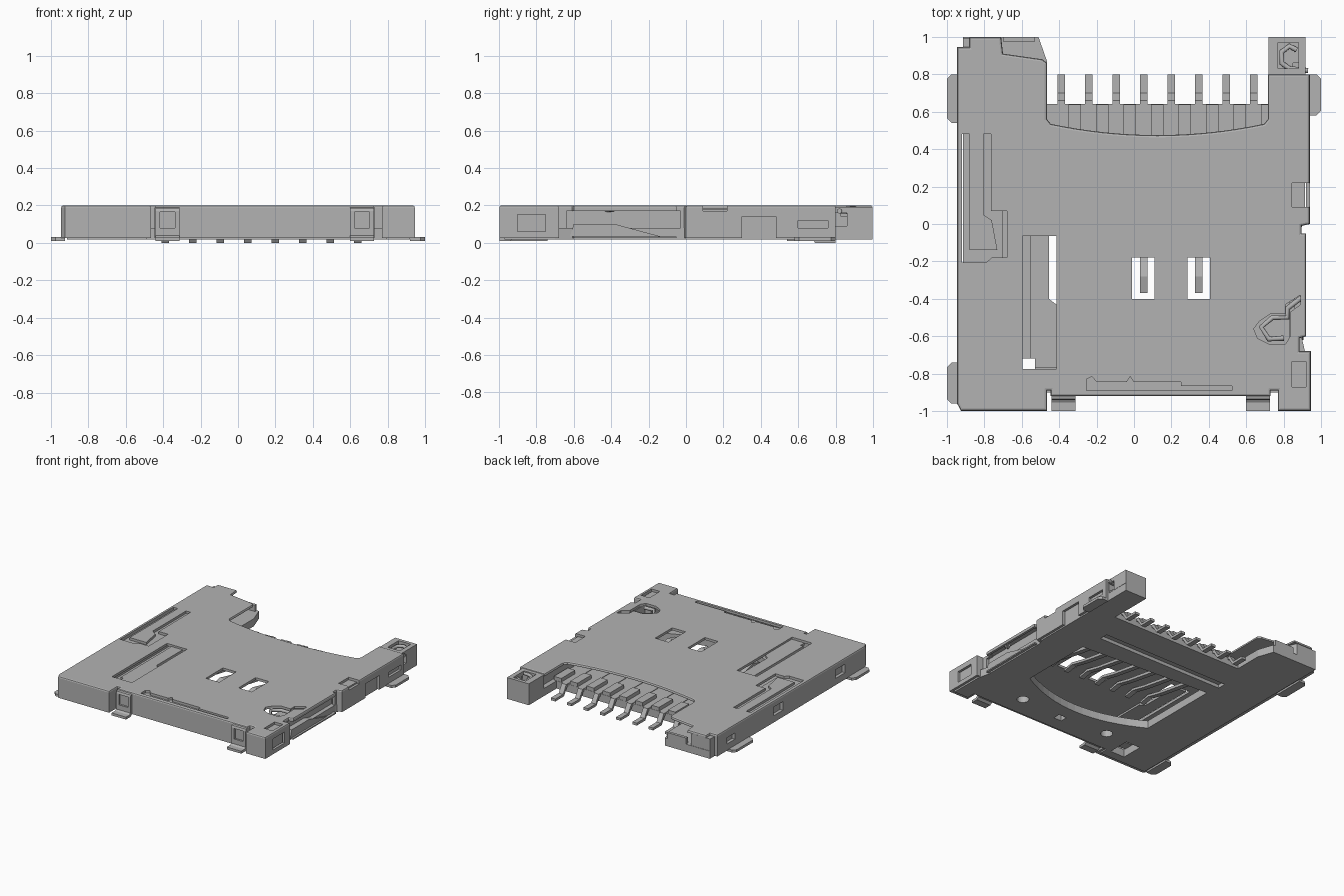
import bpy, bmesh, math
from mathutils import Vector

if "Cube" in bpy.data.objects:
    bpy.data.objects.remove(bpy.data.objects["Cube"])

grey = bpy.data.materials.new("metal_grey")
grey.use_nodes = True
COL = (0.45, 0.45, 0.45, 1)
grey.diffuse_color = COL
grey.node_tree.nodes["Principled BSDF"].inputs["Base Color"].default_value = COL


def prism(name, pts, lo, hi, axis="Z", bevel=0):
    """Extrude a closed outline: XY along Z, or YZ along X."""
    bm = bmesh.new()
    place = (lambda a, b: (a, b, lo)) if axis == "Z" else (lambda a, b: (lo, a, b))
    face = bm.faces.new([bm.verts.new(place(*p)) for p in pts])
    ext = bmesh.ops.extrude_face_region(bm, geom=[face])["geom"]
    step = Vector((0, 0, hi - lo) if axis == "Z" else (hi - lo, 0, 0))
    top = [v for v in ext if isinstance(v, bmesh.types.BMVert)]
    bmesh.ops.translate(bm, verts=top, vec=step)
    bmesh.ops.recalc_face_normals(bm, faces=bm.faces)
    if bevel:
        edges = [e for e in bm.edges if all(v in top for v in e.verts)]
        bmesh.ops.bevel(bm, geom=edges, offset=bevel, segments=2, profile=0.5, affect="EDGES")
    mesh = bpy.data.meshes.new(name)
    bm.to_mesh(mesh)
    bm.free()
    mesh.materials.append(grey)
    obj = bpy.data.objects.new(name, mesh)
    bpy.context.collection.objects.link(obj)
    return obj


def rect(x0, x1, y0, y1):
    return [(x0, y0), (x1, y0), (x1, y1), (x0, y1)]


def box(name, x0, x1, y0, y1, z0, z1):
    return prism(name, rect(x0, x1, y0, y1), z0, z1)


def disc(x, y, r, n=20):
    return [(x + r * math.cos(i * math.tau / n), y + r * math.sin(i * math.tau / n)) for i in range(n)]


def bake(obj):
    """Replace an object's data with its evaluated mesh."""
    dg = bpy.context.evaluated_depsgraph_get()
    mesh = bpy.data.meshes.new_from_object(obj.evaluated_get(dg))
    obj.modifiers.clear()
    obj.data = mesh


def cut(obj, cutters):
    for c in cutters:
        mod = obj.modifiers.new("cut", "BOOLEAN")
        mod.operation, mod.solver, mod.object = "DIFFERENCE", "EXACT", c
    bake(obj)
    for c in cutters:
        bpy.data.objects.remove(c)


def hole(pts, z0=0.1, z1=0.3):
    return prism("cutter", pts, z0, z1)


def wire(name, pts, r):
    cu = bpy.data.curves.new(name, "CURVE")
    cu.dimensions, cu.bevel_depth, cu.bevel_resolution, cu.use_fill_caps = "3D", r, 2, True
    sp = cu.splines.new("POLY")
    sp.points.add(len(pts) - 1)
    for p, co in zip(sp.points, pts):
        p.co = (*co, 1)
    tmp = bpy.data.objects.new("tmp", cu)
    bpy.context.collection.objects.link(tmp)
    mesh = bpy.data.meshes.new_from_object(tmp.evaluated_get(bpy.context.evaluated_depsgraph_get()))
    bpy.data.objects.remove(tmp)
    mesh.materials.clear()
    mesh.materials.append(grey)
    bpy.context.collection.objects.link(bpy.data.objects.new(name, mesh))


# Sheet metal cover with a concave rear edge
arc = [(0.125 + 0.57 * t, 0.475 + 0.06 * t * t) for t in [1 - i / 8 for i in range(17)]]
outline = [(-0.925, -0.998), (-0.465, -0.998), (-0.465, -0.89), (-0.445, -0.89), (-0.445, -0.92),
           (0.73, -0.92), (0.73, -0.89), (0.77, -0.89), (0.77, -0.998), (0.945, -0.998),
           (0.945, -0.68), (0.885, -0.68), (0.885, -0.61), (0.92, -0.6), (0.92, -0.05),
           (0.895, -0.05), (0.895, -0.01), (0.94, 0), (0.94, 0.8), (0.715, 0.8), (0.715, 0.56)]
outline += arc + [(-0.465, 0.56), (-0.465, 0.86), (-0.49, 0.88), (-0.7, 0.91), (-0.71, 0.998),
                  (-0.88, 0.998), (-0.88, 0.945), (-0.945, 0.945), (-0.945, -0.96)]
cover = prism("cover", outline, 0.025, 0.2, bevel=0.012)
cavity = [(-0.92, -0.975), (-0.485, -0.975), (-0.485, -0.87), (-0.43, -0.87), (-0.43, -0.9),
          (0.71, -0.9), (0.71, -0.87), (0.79, -0.87), (0.79, -0.975), (0.925, -0.975), (0.925, -0.7),
          (0.865, -0.7), (0.865, -0.59), (0.9, -0.58), (0.9, -0.07), (0.875, -0.06), (0.875, 0),
          (0.92, 0.02), (0.92, 1.5), (-0.92, 1.5)]
left_gap = [(-0.92, 0.48), (-0.88, 0.48), (-0.88, -0.14), (-0.73, -0.14), (-0.76, 0.02),
            (-0.805, 0.05), (-0.805, 0.48), (-0.765, 0.48), (-0.765, 0.07), (-0.68, 0.07),
            (-0.68, -0.18), (-0.76, -0.18), (-0.79, -0.205), (-0.92, -0.205)]
front_gap = [(-0.255, -0.89), (0.525, -0.89), (0.525, -0.865), (0.25, -0.865), (0.25, -0.845), (0.0, -0.845),
             (-0.02, -0.815), (-0.04, -0.845), (-0.2, -0.845), (-0.225, -0.815), (-0.255, -0.83)]
clip_hole = [(0.81, -0.64), (0.72, -0.64), (0.66, -0.61), (0.64, -0.56), (0.67, -0.52), (0.73, -0.48),
             (0.81, -0.48), (0.81, -0.43), (0.89, -0.38), (0.89, -0.43), (0.835, -0.47), (0.835, -0.6)]
cut(cover, [
    hole(cavity, 0, 0.18), hole(left_gap), hole(front_gap), hole(clip_hole),
    hole(rect(-0.595, -0.415, -0.775, -0.065)),
    hole(rect(-0.01, 0.11, -0.4, -0.18)), hole(rect(0.285, 0.405, -0.4, -0.18)),
    hole(rect(0.845, 0.96, 0.09, 0.22), 0.17), hole(rect(0.845, 0.92, -0.87, -0.735), 0.17),
    hole(rect(0.85, 1.0, -0.64, -0.03), 0.035, 0.17),          # long side opening
    hole(rect(0.91, 1.0, 0.6, 0.76), 0.08, 0.12),              # small side slots
    hole(rect(0.91, 1.0, 0.3, 0.48), 0.0, 0.14),
    hole(rect(0.915, 1.0, -0.9, -0.75), 0.06, 0.15),
    hole(rect(-1.0, -0.91, 0.1, 0.22), 0.08, 0.15),
    hole(rect(-1.0, -0.91, -0.7, -0.58), 0.08, 0.15),
    hole(rect(-1.0, -0.91, 0.72, 0.82), 0.08, 0.13)])

# Pressed tongue sitting below the cover surface
prism("lock_tongue", [(-0.555, -0.72), (-0.53, -0.72), (-0.53, -0.77), (-0.415, -0.77), (-0.415, -0.43),
                      (-0.455, -0.4), (-0.455, -0.065), (-0.555, -0.065)], 0.165, 0.185)

# Plastic base with contact window, holes and groove
base = prism("base", [(-0.915, -0.97), (-0.49, -0.97), (-0.49, -0.9), (0.79, -0.9), (0.79, -0.97),
                      (0.918, -0.97), (0.918, -0.7), (0.895, -0.6), (0.895, -0.02), (0.915, 0.03),
                      (0.915, 0.998), (0.72, 0.998), (0.72, 0.64), (-0.465, 0.64), (-0.465, 0.87),
                      (-0.51, 0.998), (-0.915, 0.998)], 0.018, 0.08)
bow = [(0.05 + 0.57 * t, -0.62 + 0.16 * t * t) for t in [-1 + i / 8 for i in range(17)]]
cut(base, [hole(bow + [(0.62, 0.15), (-0.52, 0.22)], -0.1),
           hole(disc(0.46, -0.73, 0.045), -0.1), hole(disc(-0.34, -0.72, 0.045), -0.1),
           hole(rect(0.04, 0.11, -0.79, -0.73), -0.1), hole(rect(-0.66, -0.53, -0.9, -0.72), -0.1),
           hole(rect(-0.54, 0.6, 0.33, 0.4), -0.1, 0.045)])

# Plastic side rails and front stop
prism("right_rail", [(-0.915, -0.97), (-0.7, -0.97), (-0.7, 0.9), (-0.74, 0.995), (-0.915, 0.995)], 0.08, 0.178)
prism("front_stop", rect(-0.69, 0.77, -0.89, -0.81), 0.08, 0.178)
prism("left_rail", [(0.78, -0.97), (0.918, -0.97), (0.918, -0.72), (0.86, -0.66), (0.86, -0.02),
                    (0.915, 0.03), (0.915, 0.8), (0.76, 0.8), (0.76, -0.4), (0.83, -0.4), (0.83, -0.66),
                    (0.78, -0.66)], 0.08, 0.178)
arm = box("left_rear_arm", 0.72, 0.917, 0.8, 0.998, 0.08, 0.192)
cut(arm, [hole(rect(0.77, 0.88, 0.83, 0.97), 0.14), hole(rect(0.85, 1, 0.8, 0.86), 0.09, 0.16)])
box("right_rear_ledge", -0.7, -0.53, 0.975, 0.998, 0.08, 0.13)
prism("side_lever", [(-0.62, 0.035), (-0.6, 0.1), (-0.38, 0.1), (-0.14, 0.035)], 0.86, 0.905, "X")

# Spring wire hooks
wire("front_hook", [(0.9, -0.39, 0.178), (0.82, -0.45, 0.178), (0.82, -0.5, 0.178), (0.74, -0.5, 0.178),
                    (0.68, -0.55, 0.178), (0.72, -0.615, 0.178), (0.8, -0.61, 0.178)], 0.014)
wire("rear_hook", [(0.87, 0.93, 0.17), (0.83, 0.95, 0.17), (0.79, 0.92, 0.17), (0.79, 0.86, 0.17),
                   (0.83, 0.83, 0.17), (0.93, 0.82, 0.17)], 0.014)

# Contact pins with solder tails, and comb teeth between them
contact = [(0.8, 0), (0.8, 0.02), (0.7, 0.02), (0.66, 0.084), (0.2, 0.084), (-0.15, 0.14), (-0.28, 0.17),
           (-0.37, 0.15), (-0.37, 0.135), (-0.28, 0.15), (-0.15, 0.12), (0.2, 0.06), (0.65, 0.06), (0.69, 0)]
for i in range(8):
    x = -0.39 + i * 0.147
    prism(f"contact_{i + 1}", contact, x - 0.02, x + 0.02, "X")
    box(f"comb_tooth_{i + 1}", x + 0.04, x + 0.107, 0.46, 0.638, 0.08, 0.11)

# Side solder feet
def foot(name, x_in, x_out, y0, y1):
    c = 0.025 * (1 if x_out > x_in else -1)
    prism(name, [(x_in, y0), (x_out - c, y0), (x_out, y0 + 0.025), (x_out, y1 - 0.025),
                 (x_out - c, y1), (x_in, y1)], 0.01, 0.03)

foot("right_rear_foot", -0.925, -1, 0.54, 0.8)
foot("right_front_foot", -0.925, -1, -0.96, -0.74)
foot("left_rear_foot", 0.92, 1, 0.58, 0.8)

# Front tabs: window frame, strip and bent foot
for side, x0 in (("right", -0.442), ("left", 0.598)):
    x1 = x0 + 0.13
    tab = prism(f"{side}_front_tab", [(-0.915, 0.19), (-0.935, 0.185), (-0.94, 0.17), (-0.94, 0.04),
                                      (-0.955, 0.03), (-0.998, 0.03), (-0.998, 0.01), (-0.94, 0.01),
                                      (-0.915, 0.03)], x0, x1, "X")
    cut(tab, [hole(rect(x0 + 0.025, x1 - 0.025, -1, -0.925), 0.08, 0.165)])
